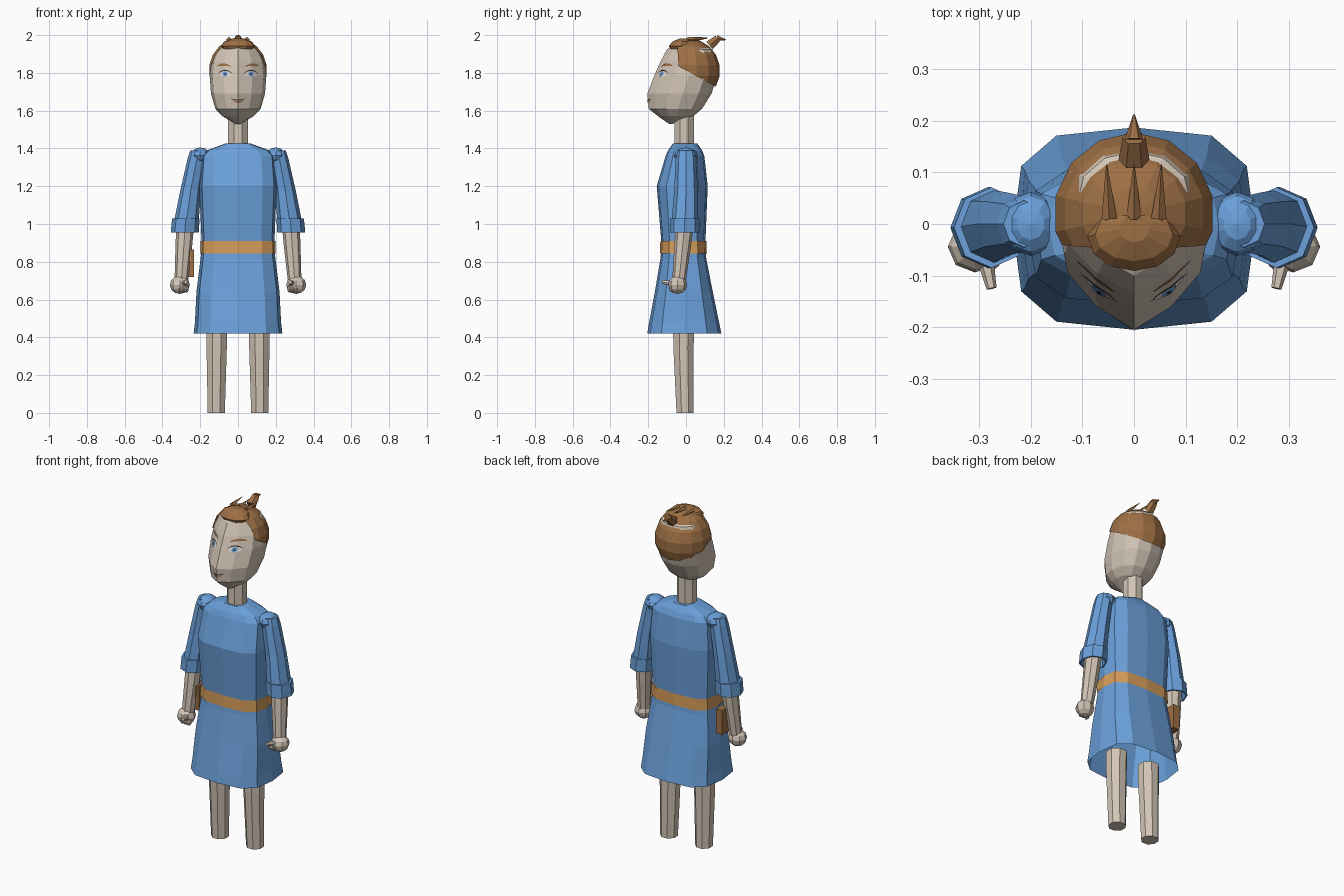
import bpy, bmesh, math
from mathutils import Vector
from mathutils.bvhtree import BVHTree

if "Cube" in bpy.data.objects:
    bpy.data.objects.remove(bpy.data.objects["Cube"])


def material(name, rgb):
    m = bpy.data.materials.new(name)
    m.diffuse_color = (*rgb, 1)
    m.use_nodes = True
    m.node_tree.nodes["Principled BSDF"].inputs["Base Color"].default_value = m.diffuse_color
    return m


SKIN = material("skin", (0.65, 0.56, 0.47))
BLUE = material("tunic_blue", (0.145, 0.35, 0.70))
TAN = material("belt_tan", (0.66, 0.33, 0.10))
HAIR = material("hair_brown", (0.34, 0.16, 0.06))
WHITE = material("eye_white", (0.75, 0.73, 0.70))
DARK = material("lash_dark", (0.05, 0.03, 0.02))
LIP = material("lip", (0.42, 0.24, 0.15))


def finish(name, bm, *mats):
    bmesh.ops.recalc_face_normals(bm, faces=bm.faces)
    mesh = bpy.data.meshes.new(name)
    bm.to_mesh(mesh)
    bm.free()
    ob = bpy.data.objects.new(name, mesh)
    bpy.context.collection.objects.link(ob)
    for m in mats:
        mesh.materials.append(m)
    return ob


def loft(name, rings, *mats, caps=(True, True), rule=None):
    """Skin a list of equal-length point rings; rule picks a material per band."""
    bm = bmesh.new()
    vs = [[bm.verts.new(p) for p in r] for r in rings]
    n = len(rings[0])
    for k in range(len(vs) - 1):
        for i in range(n):
            j = (i + 1) % n
            f = bm.faces.new((vs[k][i], vs[k][j], vs[k + 1][j], vs[k + 1][i]))
            if rule:
                f.material_index = rule(k)
    if caps[0]:
        bm.faces.new(vs[0][::-1])
    if caps[1]:
        bm.faces.new(vs[-1])
    return finish(name, bm, *mats)


def oval(c, rx, ry, n=8, turn=0.0):
    return [(c[0] + rx * math.cos(2 * math.pi * i / n + turn),
             c[1] + ry * math.sin(2 * math.pi * i / n + turn), c[2]) for i in range(n)]


def section(half, rx, front, back, z):
    """Mirrored cross-section stretched between a front and a back depth."""
    pts = half + [(-x, y) for x, y in half[-2:0:-1]]
    mid, dep = (front + back) / 2, (back - front) / 2
    return [(x * rx, mid + y * dep, z) for x, y in pts]


def ball(name, c, r, mat, u=8, v=6):
    bm = bmesh.new()
    bmesh.ops.create_uvsphere(bm, u_segments=u, v_segments=v, radius=1)
    for p in bm.verts:
        p.co = Vector(c) + Vector((p.co.x * r[0], p.co.y * r[1], p.co.z * r[2]))
    return finish(name, bm, mat)


def spike(name, a, b, ra, rb, mat, n=6):
    """Straight tapered rod from a to b."""
    a, b = Vector(a), Vector(b)
    q = (b - a).to_track_quat('Z', 'Y')
    rings = [[c + q @ Vector(p) for p in oval((0, 0, 0), r, r, n)] for c, r in ((a, ra), (b, rb))]
    return loft(name, rings, mat)


# Tunic with belt band and hem
body = [(0, -1), (0.64, -0.92), (0.93, -0.62), (1, 0), (0.93, 0.62), (0.64, 0.92), (0, 1)]
levels = [(0.235, -0.205, 0.187, 0.42), (0.228, -0.195, 0.175, 0.48), (0.22, -0.165, 0.142, 0.64),
          (0.198, -0.135, 0.107, 0.82), (0.195, -0.133, 0.105, 0.845), (0.193, -0.131, 0.103, 0.91),
          (0.205, -0.155, 0.115, 1.2), (0.193, -0.108, 0.097, 1.36), (0.165, -0.095, 0.085, 1.39),
          (0.07, -0.07, 0.06, 1.425)]
loft("tunic", [section(body, *l) for l in levels], BLUE, TAN,
     caps=(False, True), rule=lambda k: int(k == 4))
loft("belt", [section(body, *l) for l in ((0.199, -0.138, 0.110, 0.845), (0.198, -0.136, 0.108, 0.91))],
     TAN, caps=(False, False))

# Limbs, mirrored
for s, side in ((1, "left"), (-1, "right")):
    loft(side + "_leg", [oval((s * x, y, z), r, r, 8, math.pi / 8) for x, y, z, r in
         ((0.115, -0.005, 0, 0.049), (0.113, -0.013, 0.34, 0.058), (0.112, -0.013, 0.46, 0.06))], SKIN)
    loft(side + "_sleeve", [oval((s * x, y, z), rx, ry) for x, y, z, rx, ry in
         ((0.213, 0, 1.39, 0.04, 0.045), (0.218, 0, 1.35, 0.048, 0.055), (0.25, 0, 1.18, 0.055, 0.062),
          (0.271, -0.005, 1.03, 0.064, 0.07))], BLUE, caps=(True, False))
    loft(side + "_cuff", [oval((s * x, -0.007, z), rx, ry) for x, z, rx, ry in
         ((0.272, 1.03, 0.06, 0.066), (0.276, 1.03, 0.073, 0.078), (0.282, 0.955, 0.074, 0.079),
          (0.282, 0.955, 0.066, 0.07), (0.277, 1.01, 0.062, 0.066))], BLUE, caps=(False, False))
    ball(side + "_shoulder", (s * 0.2, 0, 1.362), (0.054, 0.062, 0.043), BLUE, 10, 6)
    loft(side + "_forearm", [oval((s * x, y, z), r, r) for x, y, z, r in
         ((0.278, -0.005, 1.02, 0.048), (0.287, -0.018, 0.88, 0.044), (0.3, -0.037, 0.7, 0.036))], SKIN)
    ball(side + "_hand", (s * 0.308, -0.044, 0.678), (0.053, 0.05, 0.048), SKIN)
    spike(side + "_thumb", (s * 0.288, -0.07, 0.685), (s * 0.276, -0.125, 0.692), 0.016, 0.01, SKIN)
    for k in range(3):
        ball(side + "_knuckle", (s * (0.272 + 0.02 * k), -0.07, 0.655), (0.013, 0.02, 0.018), SKIN, 6, 4)

# Side pouch with clasp
bm = bmesh.new()
bmesh.ops.create_cube(bm, size=1)
for v in bm.verts:
    v.co = Vector((-0.254 + v.co.x * 0.042, 0.01 + v.co.y * 0.085, 0.792 + v.co.z * 0.145))
finish("pouch", bm, HAIR)
bm = bmesh.new()
bmesh.ops.create_cube(bm, size=1)
for v in bm.verts:
    v.co = Vector((-0.262 + v.co.x * 0.024, -0.034 + v.co.y * 0.008, 0.832 + v.co.z * 0.06))
finish("pouch_clasp", bm, TAN)

# Neck and head with a keeled face
loft("neck", [oval((0, -0.01, z), 0.056, 0.056, 8, math.pi / 8) for z in (1.4, 1.62)], SKIN)
skull = [(0, -1), (0.5, -0.74), (0.9, -0.35), (1, 0.1), (0.87, 0.6), (0.5, 0.9), (0, 1)]
head = loft("head", [section(skull, *l) for l in (
    (0.012, -0.09, -0.07, 1.53), (0.085, -0.15, 0.04, 1.572), (0.12, -0.197, 0.085, 1.61),
    (0.143, -0.205, 0.135, 1.69), (0.15, -0.168, 0.165, 1.785), (0.142, -0.135, 0.16, 1.86),
    (0.112, -0.1, 0.14, 1.925), (0.05, -0.05, 0.09, 1.955))], SKIN)
tree = BVHTree.FromPolygons([v.co for v in head.data.vertices],
                            [p.vertices for p in head.data.polygons])


def on_face(x, z, lift):
    hit = tree.ray_cast(Vector((x, -1, z)), Vector((0, 1, 0)))[0]
    return hit + Vector((0, -lift, 0))


def disc(name, x, z, rx, rz, lift, mat, n=12):
    bm = bmesh.new()
    mid = bm.verts.new(on_face(x, z, lift))
    rim = [bm.verts.new(on_face(x + rx * math.cos(2 * math.pi * i / n),
                                z + rz * math.sin(2 * math.pi * i / n), lift)) for i in range(n)]
    for i in range(n):
        bm.faces.new((mid, rim[i], rim[(i + 1) % n]))
    finish(name, bm, mat)


def arc(name, x, z, half, curve, thick, lift, mat, tilt=0.0, n=8):
    """Curved painted stroke, thickest in the middle."""
    bm = bmesh.new()
    rows = []
    for i in range(n + 1):
        t = 2 * i / n - 1
        zc = z + curve * (1 - t * t) + tilt * t
        h = thick * (1 - 0.7 * t * t) / 2
        rows.append([bm.verts.new(on_face(x + half * t, zc + d, lift)) for d in (-h, h)])
    for a, b in zip(rows, rows[1:]):
        bm.faces.new((a[0], b[0], b[1], a[1]))
    finish(name, bm, mat)


# Painted face
for s, side in ((1, "left"), (-1, "right")):
    x = s * 0.068
    disc(side + "_eye", x, 1.794, 0.03, 0.015, 0.004, WHITE)
    disc(side + "_iris", x, 1.794, 0.014, 0.015, 0.006, BLUE)
    disc(side + "_pupil", x, 1.794, 0.005, 0.006, 0.008, DARK)
    arc(side + "_lash", x, 1.797, 0.036, 0.017, 0.006, 0.007, DARK)
    arc(side + "_brow", s * 0.074, 1.836, 0.036, 0.008, 0.013, 0.006, HAIR, tilt=s * 0.002)
arc("upper_lip", 0, 1.664, 0.037, -0.008, 0.006, 0.005, DARK)
arc("lower_lip", 0, 1.657, 0.03, -0.012, 0.012, 0.004, LIP)

# Hair cap, trimmed at the temples and along a sloping neckline
bm = bmesh.new()
bmesh.ops.create_uvsphere(bm, u_segments=14, v_segments=9, radius=1)
for v in bm.verts:
    v.co = Vector((v.co.x * 0.158, 0.02 + v.co.y * 0.16, 1.812 + v.co.z * 0.168))
for co, no in (((0, -0.04, 1.83), (0, -1, -0.05)), ((0, -0.04, 1.835), (0, -0.55, -1))):
    bmesh.ops.bisect_plane(bm, geom=bm.verts[:] + bm.edges[:] + bm.faces[:],
                           plane_co=co, plane_no=no, clear_outer=True)
finish("hair_cap", bm, HAIR)

# Rolled fringe, loose strands and a short tail
loft("fringe", [oval((0, y, z), rx, ry, 12) for y, z, rx, ry in
     ((-0.025, 1.915, 0.07, 0.055), (-0.025, 1.942, 0.09, 0.066), (-0.02, 1.965, 0.075, 0.052),
      (-0.01, 1.982, 0.03, 0.025))], HAIR)
for k in (-1, 0, 1):
    spike("hair_strand", (k * 0.048, 0.01, 1.976), (k * 0.053, 0.115, 1.983 + 0.004 * (k == 0)),
          0.015, 0.001, HAIR, 4)
spike("tail_base", (0, 0.125, 1.945), (0, 0.168, 1.982), 0.03, 0.022, HAIR)
spike("tail_tip", (0, 0.163, 1.984), (0, 0.212, 1.975), 0.018, 0.002, HAIR)
